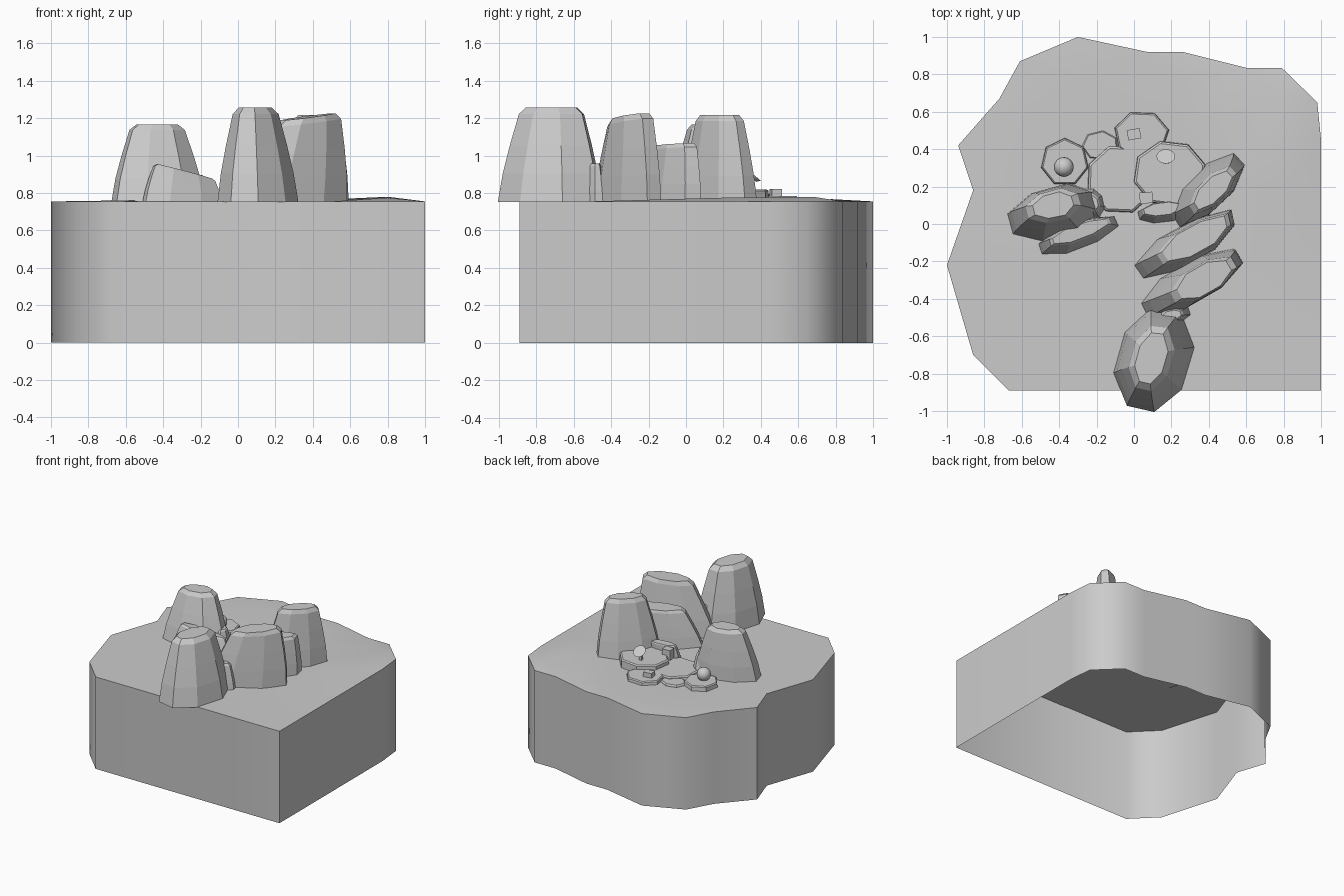
import bpy
import bmesh
import math
import random
from mathutils import Matrix, Vector
from mathutils.geometry import delaunay_2d_cdt

random.seed(4)
GROUND = 0.755

default_cube = bpy.data.objects.get("Cube")
if default_cube:
    bpy.data.objects.remove(default_cube, do_unlink=True)

stone = bpy.data.materials.new("stone_grey")
stone.use_nodes = True
stone.diffuse_color = (0.6, 0.6, 0.6, 1)
stone.node_tree.nodes["Principled BSDF"].inputs["Base Color"].default_value = stone.diffuse_color


def add_object(name, bm, smooth_angle=None):
    """Turn a bmesh into a named object with the stone material."""
    mesh = bpy.data.meshes.new(name)
    bm.to_mesh(mesh)
    bm.free()
    mesh.materials.append(stone)
    obj = bpy.data.objects.new(name, mesh)
    bpy.context.collection.objects.link(obj)
    if smooth_angle:
        bpy.ops.object.select_all(action="DESELECT")
        obj.select_set(True)
        bpy.context.view_layer.objects.active = obj
        bpy.ops.object.shade_smooth_by_angle(angle=math.radians(smooth_angle))
    return obj


def loft(bm, rings, close_bottom=True):
    """Skin a stack of equal-length rings and cap the ends."""
    loops = [[bm.verts.new(point) for point in ring] for ring in rings]
    count = len(loops[0])
    for low, high in zip(loops, loops[1:]):
        for i in range(count):
            j = (i + 1) % count
            bm.faces.new((low[i], low[j], high[j], high[i]))
    bm.faces.new(loops[-1])
    if close_bottom:
        bm.faces.new(loops[0][::-1])


def rock(name, center, length, width, yaw, height, top=(0.6, 0.6), lean=(0, 0), tilt=0.0, sides=8):
    """Faceted standing stone: tapering rings on a long, turned footprint."""
    bm = bmesh.new()
    turn = Matrix.Rotation(math.radians(yaw), 3, "Z")
    jitter = [random.uniform(0.94, 1.06) for _ in range(sides)]
    rings = []
    for level, taper in ((0, 0), (0.3, 0.2), (0.6, 0.5), (0.93, 0.88), (1, 1.2)):
        ring = []
        for i in range(sides):
            angle = math.tau * (i + 0.5) / sides
            x = math.cos(angle) * length / 1.85 * jitter[i] * (1 + taper * (top[0] - 1))
            y = math.sin(angle) * width / 1.85 * jitter[i] * (1 + taper * (top[1] - 1))
            point = turn @ Vector((x, y, 0))
            point.x += center[0] + lean[0] * level
            point.y += center[1] + lean[1] * level
            point.z = GROUND - 0.003 + (height - GROUND) * level + tilt * x * level
            ring.append(point)
        rings.append(ring)
    loft(bm, rings)
    return add_object(name, bm)


def slab(name, center, radius, top, sides=8, yaw=0, squash=1.0):
    """Low many-sided paving stone with a bevelled rim."""
    bm = bmesh.new()
    rings = []
    for z, scale in ((GROUND - 0.003, 1), (top - 0.008, 0.98), (top, 0.92)):
        ring = []
        for i in range(sides):
            angle = math.tau * i / sides + math.radians(yaw)
            ring.append((center[0] + math.cos(angle) * radius * scale,
                         center[1] + math.sin(angle) * radius * scale * squash, z))
        rings.append(ring)
    loft(bm, rings)
    return add_object(name, bm)


def block(name, location, size, yaw=0):
    bm = bmesh.new()
    place = (Matrix.Translation(location) @ Matrix.Rotation(math.radians(yaw), 4, "Z")
             @ Matrix.Diagonal((*size, 1)))
    bmesh.ops.create_cube(bm, size=1, matrix=place)
    return add_object(name, bm)


# Ground block: irregular outline, slightly hilly top, walls, open underneath
outline = [(-0.3, 1), (0.07, 0.92), (0.26, 0.92), (0.6, 0.835), (0.79, 0.835),
           (0.98, 0.65), (1, 0.45), (1, -0.89), (-0.67, -0.89), (-0.86, -0.7),
           (-1, -0.22), (-0.86, 0.18), (-0.94, 0.42), (-0.72, 0.67), (-0.61, 0.87)]
hills = [(0.8, 0.2, 0.02), (0.8, 0.68, 0.025), (0.25, 0.78, 0.012), (-0.3, 0.78, 0.012),
         (-0.55, 0.65, 0.005), (0.8, -0.52, 0), (0.5, 0.2, 0), (0.5, -0.5, 0),
         (0.25, 0.5, 0), (-0.3, 0.5, 0), (-0.65, 0, 0.005), (-0.5, -0.5, 0)]
points = [Vector(p) for p in outline] + [Vector(h[:2]) for h in hills]
rim = list(range(len(outline)))
flat, _, tris, sources, _, _ = delaunay_2d_cdt(points, [], [rim[::-1]], 1, 0.0001)
bm = bmesh.new()
verts = []
for co, source in zip(flat, sources):
    hill = source[0] - len(outline) if source else -1
    verts.append(bm.verts.new((co.x, co.y, GROUND + (hills[hill][2] if hill >= 0 else 0))))
for tri in tris:
    bm.faces.new([verts[i] for i in tri])
border = [edge for edge in bm.edges if edge.is_boundary]
walls = bmesh.ops.extrude_edge_only(bm, edges=border)
for element in walls["geom"]:
    if isinstance(element, bmesh.types.BMVert):
        element.co.z = 0
bmesh.ops.recalc_face_normals(bm, faces=bm.faces)
if max(bm.faces, key=lambda f: abs(f.normal.z)).normal.z < 0:
    bmesh.ops.reverse_faces(bm, faces=bm.faces)
add_object("ground_block", bm, smooth_angle=48)

# Standing stones along the front and right
rock("front_stone", (0.1, -0.73), 0.56, 0.38, 76, 1.26, (0.58, 0.5), (-0.01, 0.01))
rock("front_stone_foot", (0.2, -0.49), 0.19, 0.1, 15, 0.96, (0.6, 0.6))
rock("second_stone", (0.3, -0.32), 0.58, 0.2, 30, 1.21, (0.6, 0.75), (0.07, 0.02), 0.12)
rock("third_stone", (0.28, -0.11), 0.58, 0.2, 30, 1.06, (0.7, 0.75), (0.05, 0.03), 0.05)
rock("left_stone", (0.39, 0.18), 0.46, 0.2, 44, 1.22, (0.6, 0.6), (0.03, 0))
rock("inner_left_stone", (0.15, 0.06), 0.26, 0.1, 8, 0.87, (0.8, 0.7), (0, 0.02))

# Standing stones on the right-hand side
rock("right_stone", (-0.42, 0.06), 0.5, 0.27, 14, 1.17, (0.53, 0.55), (-0.01, 0.04))
rock("right_stone_front", (-0.3, -0.06), 0.44, 0.14, 20, 0.92, (0.75, 0.6), (0.01, 0.02), -0.25)
rock("right_stone_side", (-0.23, 0.11), 0.16, 0.14, 100, 0.9, (0.6, 0.6))

# Paving between the stones
slab("middle_slab", (-0.07, 0.24), 0.19, 0.785, yaw=20)
slab("back_slab", (0.04, 0.48), 0.15, 0.785, sides=7, yaw=10, squash=0.85)
slab("left_slab", (0.19, 0.27), 0.2, 0.82, yaw=15, squash=0.9)
slab("right_slab", (-0.37, 0.33), 0.13, 0.795, sides=7, yaw=90)
slab("low_slab", (-0.18, 0.42), 0.1, 0.772, sides=7, yaw=30, squash=0.8)

# Small furnishings on the slabs
block("back_box", (0, 0.48, 0.8), (0.07, 0.055, 0.045), 10)
block("inner_box", (0.065, 0.14, 0.82), (0.07, 0.06, 0.09), 5)
block("dish_post", (0.17, 0.34, 0.84), (0.02, 0.02, 0.07))

bm = bmesh.new()
bmesh.ops.create_uvsphere(bm, u_segments=16, v_segments=10, radius=0.053,
                          matrix=Matrix.Translation((-0.375, 0.305, 0.835)))
add_object("ball", bm, smooth_angle=40)

# Tilted round dish on its post
bm = bmesh.new()
place = Matrix.Translation((0.17, 0.355, 0.89)) @ Matrix.Rotation(math.radians(-40), 4, "X")
bmesh.ops.create_cone(bm, cap_ends=True, segments=16, radius1=0.035, radius2=0.05,
                      depth=0.02, matrix=place)
add_object("dish", bm, smooth_angle=30)
